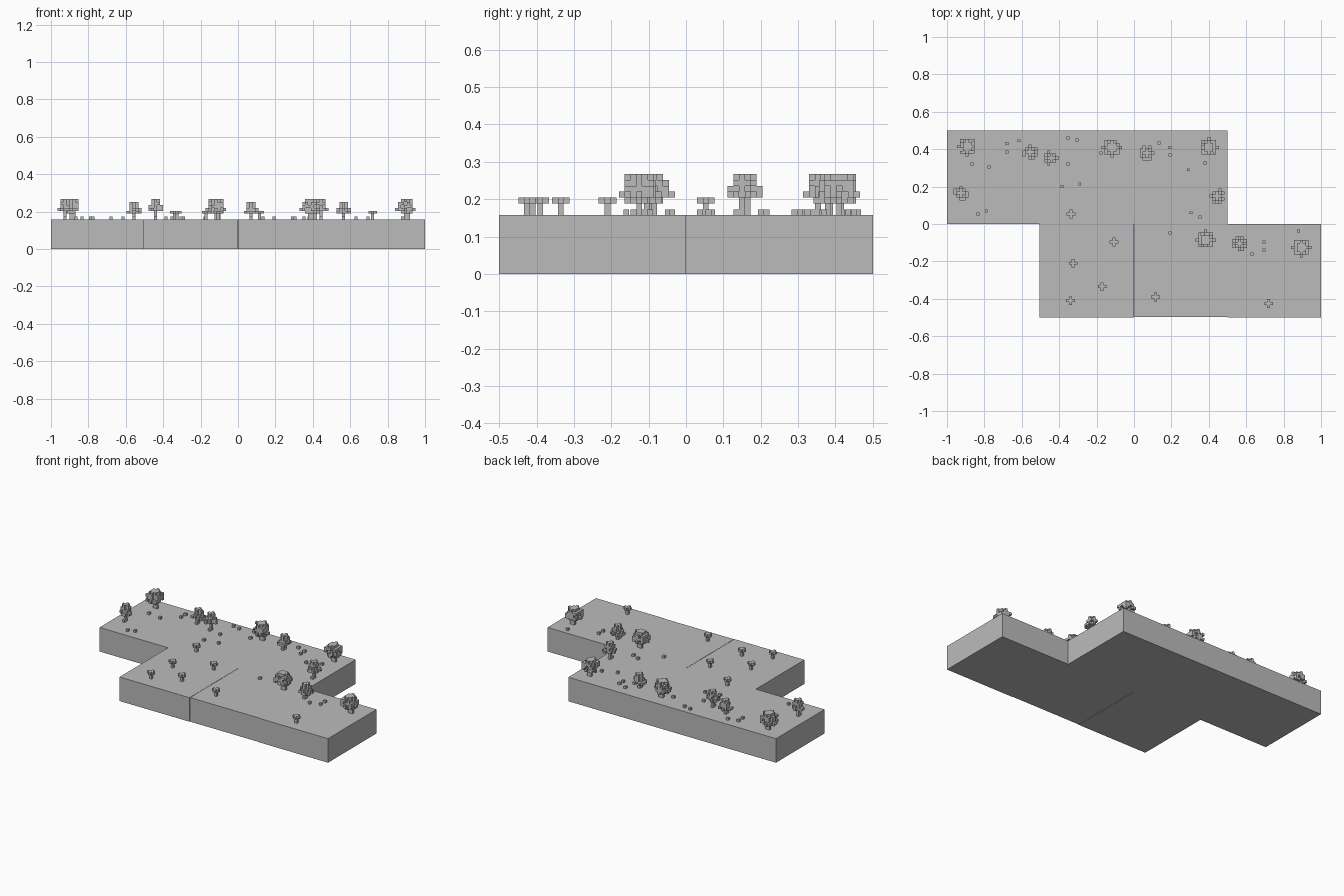
import bpy, bmesh, random
from mathutils import Vector

if "Cube" in bpy.data.objects:
    bpy.data.objects.remove(bpy.data.objects["Cube"])

V = 0.0157          # voxel size
TOP = 0.157         # top of the ground slab
random.seed(7)

grey = bpy.data.materials.new("stone_grey")
grey.diffuse_color = (0.5, 0.5, 0.5, 1)
grey.use_nodes = True
grey.node_tree.nodes["Principled BSDF"].inputs["Base Color"].default_value = grey.diffuse_color


def finish(name, bm):
    bmesh.ops.recalc_face_normals(bm, faces=bm.faces)
    mesh = bpy.data.meshes.new(name)
    bm.to_mesh(mesh)
    bm.free()
    mesh.materials.append(grey)
    obj = bpy.data.objects.new(name, mesh)
    bpy.context.collection.objects.link(obj)
    return obj


def voxels(name, cells, x, y):
    """Mesh only the exposed faces of a set of grid cells standing on the slab."""
    bm = bmesh.new()
    cells = set(cells)
    for c in cells:
        mid = Vector((x + c[0] * V, y + c[1] * V, TOP + (c[2] + 0.5) * V))
        for axis in range(3):
            for s in (-1, 1):
                n = list(c)
                n[axis] += s
                if tuple(n) in cells:
                    continue
                d, u, w = Vector(), Vector(), Vector()
                d[axis] = s * V / 2
                u[(axis + 1) % 3] = s * V / 2
                w[(axis + 2) % 3] = V / 2
                bm.faces.new([bm.verts.new(mid + d + p * u + q * w)
                              for p, q in ((-1, -1), (1, -1), (1, 1), (-1, 1))])
    bmesh.ops.remove_doubles(bm, verts=bm.verts, dist=V / 50)
    return finish(name, bm)


def crown(limits, ragged, drop):
    """Stacked round layers; cells beyond the ragged distance are thinned out."""
    out = []
    for z, lim in limits.items():
        for i in range(-3, 4):
            for j in range(-3, 4):
                d = i * i + j * j
                if d <= lim and (d < ragged or random.random() > drop):
                    out.append((i, j, z))
    return out


# Ground slab: staggered outline with a thin seam at x = 0
outline = [(-1, 0), (-0.505, 0), (-0.505, -0.5), (0, -0.5), (0, 0), (0.002, 0),
           (0.002, -0.497), (0.5, -0.497), (0.5, -0.5), (1, -0.5), (1, 0),
           (0.5, 0), (0.5, 0.5), (-1, 0.5)]
bm = bmesh.new()
base = bm.faces.new([bm.verts.new((x, y, 0)) for x, y in outline])
ext = bmesh.ops.extrude_face_region(bm, geom=[base], use_keep_orig=True)
bmesh.ops.translate(bm, vec=(0, 0, TOP),
                    verts=[g for g in ext["geom"] if isinstance(g, bmesh.types.BMVert)])
finish("ground_slab", bm)

# Large bushy trees
for x, y in [(-.892, .415), (-.118, .41), (.4, .41), (.383, -.085), (.895, -.125)]:
    trunk = [(i, 0, z) for i in (0, 1) for z in range(3)]
    voxels("large_tree", trunk + crown({2: 4, 3: 9, 4: 8, 5: 8, 6: 4}, 4, 0.3), x, y)

# Medium trees; some stand one voxel taller
for x, y, h in [(-.925, .165, 3), (-.556, .385, 2), (-.44, .353, 3),
                (.07, .38, 2), (.444, .15, 3), (.565, -.105, 2)]:
    trunk = [(0, 0, z) for z in range(h)] + [(0, -1, 0)]
    voxels("medium_tree", trunk + crown({h: 5, h + 1: 4, h + 2: 2, h + 3: 1}, 2, 0.35), x, y)

# Small saplings: a post with a plus-shaped cap
for x, y in [(-.337, .053), (-.107, -.097), (-.325, -.21), (-.17, -.335),
             (-.34, -.41), (.115, -.39), (.72, -.425)]:
    cap = [(0, 0, 2), (1, 0, 2), (-1, 0, 2), (0, 1, 2), (0, -1, 2)]
    voxels("sapling", [(0, 0, 0), (0, 0, 1)] + cap, x, y)

# Single-cube tufts of grass
tufts = [(-.68, .43), (-.68, .385), (-.615, .445), (-.866, .32), (-.775, .305),
         (-.834, .053), (-.79, .07), (-.353, .46), (-.305, .45), (-.353, .32),
         (-.385, .2), (-.29, .215), (-.176, .38), (.134, .433), (.193, .41),
         (.193, .37), (.29, .29), (.38, .325), (.305, .06), (.353, .037),
         (.193, -.048), (.695, -.096), (.695, -.14), (.63, -.16), (.88, -.037)]
for x, y in tufts:
    voxels("grass_tuft", [(0, 0, 0)], x, y)
